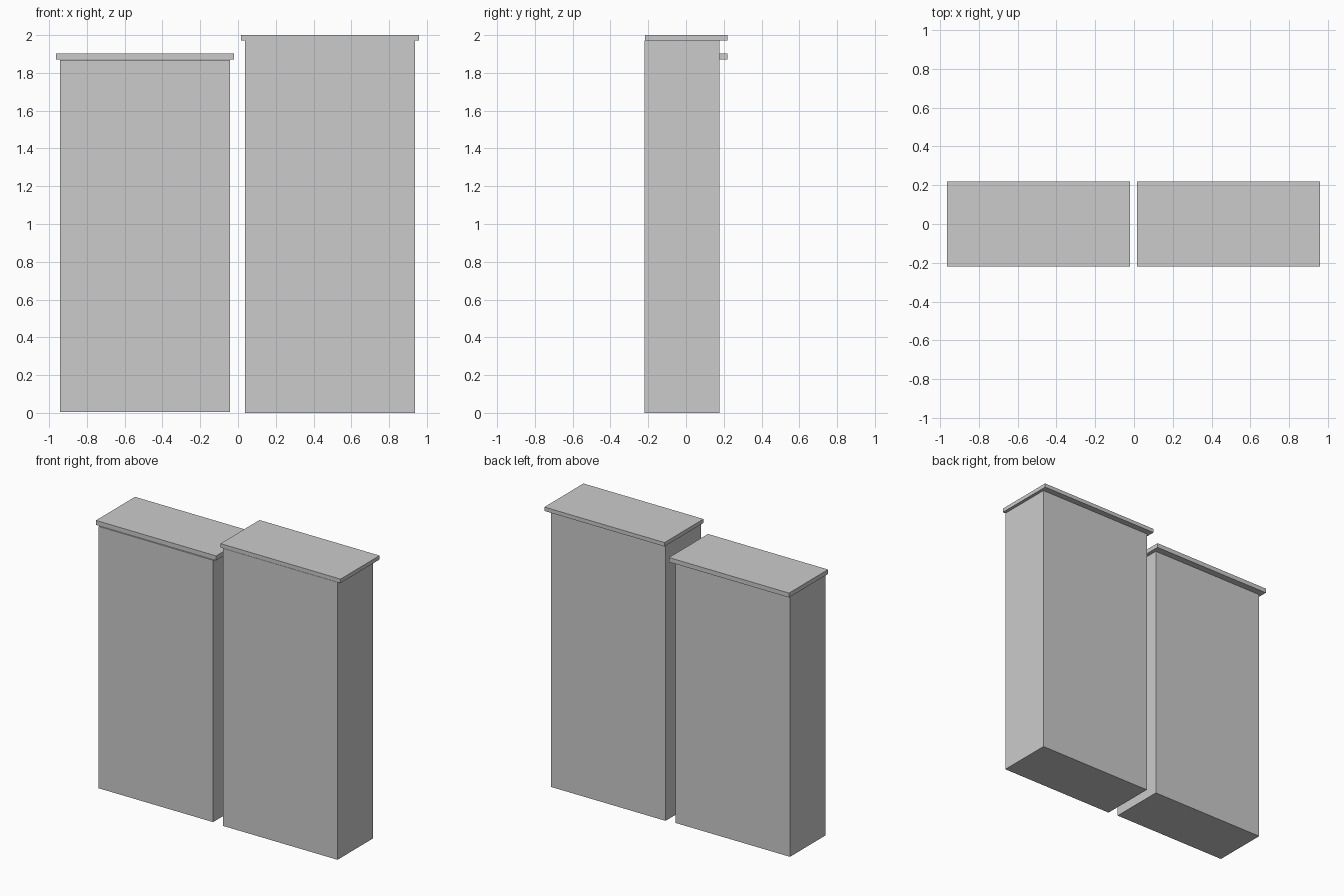
import bpy

if "Cube" in bpy.data.objects:
    bpy.data.objects.remove(bpy.data.objects["Cube"])


def box(name, x, y, z):
    """Axis-aligned box from (min, max) ranges."""
    spans = (x, y, z)
    bpy.ops.mesh.primitive_cube_add(size=1, location=[(a + b) / 2 for a, b in spans])
    ob = bpy.context.object
    ob.name = name
    ob.scale = [b - a for a, b in spans]
    bpy.ops.object.transform_apply(location=False, rotation=False, scale=True)
    return ob


def cabinet(side, x0, base, body_top, slab_bottom, slab_top):
    # Plain carcass, flush with the lid at the front
    box(side + "_cabinet_body", (x0, x0 + 0.90), (-0.22, 0.177), (base, body_top))
    # Lid overhanging at both sides and at the back
    box(side + "_cabinet_top", (x0 - 0.022, x0 + 0.922), (-0.218, 0.22), (slab_bottom, slab_top))


# Shorter cabinet on the left, taller one on the right
cabinet("left", -0.942, 0.006, 1.867, 1.871, 1.903)
cabinet("right", 0.037, 0.0, 1.972, 1.972, 2.0)
